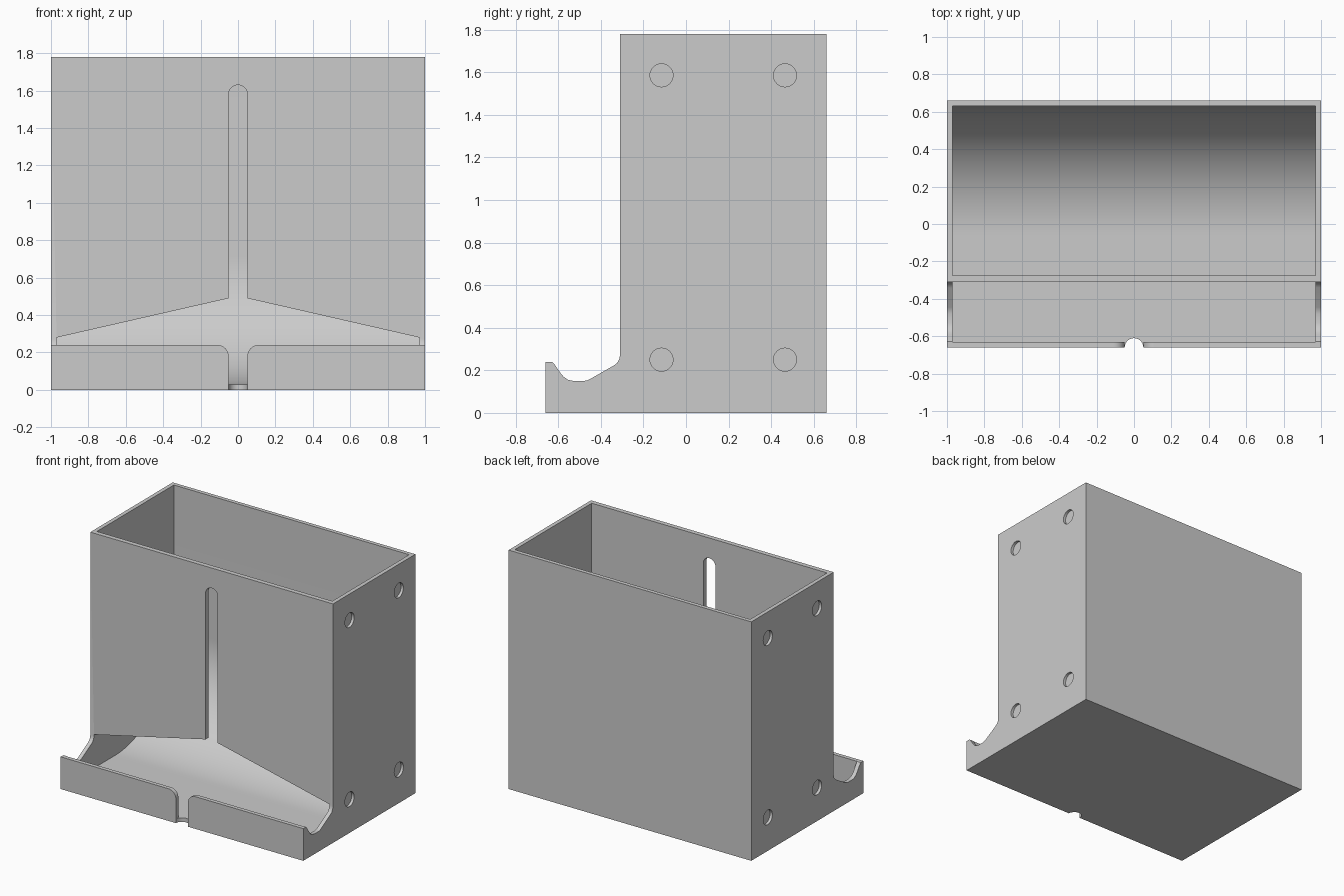
import bpy, bmesh
from math import sin, cos, radians
from mathutils import Vector

if "Cube" in bpy.data.objects:
    bpy.data.objects.remove(bpy.data.objects["Cube"], do_unlink=True)

grey = bpy.data.materials.new("plain_grey")
grey.use_nodes = True
grey.diffuse_color = (0.6, 0.6, 0.6, 1)
grey.node_tree.nodes["Principled BSDF"].inputs["Base Color"].default_value = (0.6, 0.6, 0.6, 1)

WALL = 0.03
INNER = 1 - WALL      # inside half width
FRONT, BACK = -0.31, 0.66
LIP = -0.66           # outer face of the tray lip
TOP = 1.78


def arc(cu, cv, r, start, end, steps=12):
    angles = [radians(start + (end - start) * i / steps) for i in range(steps + 1)]
    return [(cu + r * cos(a), cv + r * sin(a)) for a in angles]


def prism(name, points, axis, lo, hi):
    """Extrude a 2D outline along x, y or z."""
    place = {"x": lambda u, v, w: (w, u, v),
             "y": lambda u, v, w: (u, w, v),
             "z": lambda u, v, w: (u, v, w)}[axis]
    bm = bmesh.new()
    face = bm.faces.new([bm.verts.new(place(u, v, lo)) for u, v in points])
    moved = bmesh.ops.extrude_face_region(bm, geom=[face])["geom"]
    bmesh.ops.translate(bm, verts=[g for g in moved if isinstance(g, bmesh.types.BMVert)],
                        vec=Vector(place(0, 0, hi - lo)))
    bmesh.ops.recalc_face_normals(bm, faces=bm.faces)
    mesh = bpy.data.meshes.new(name)
    bm.to_mesh(mesh)
    bm.free()
    mesh.materials.append(grey)
    obj = bpy.data.objects.new(name, mesh)
    bpy.context.collection.objects.link(obj)
    return obj


# Solid body from the side outline, with the dipped tray ends
outline = [(LIP, 0), (BACK, 0), (BACK, TOP), (FRONT, TOP)]
outline += [(FRONT, 0.27), (-0.314, 0.25), (-0.325, 0.233), (-0.34, 0.222)]
outline += [(-0.445, 0.162), (-0.46, 0.154), (-0.48, 0.15), (-0.53, 0.15)]
outline += [(-0.555, 0.156), (-0.575, 0.17), (-0.59, 0.188)]
outline += [(-0.62, 0.232), (-0.628, 0.24), (LIP, 0.24)]
body = prism("dispenser_body", outline, "x", -1, 1)

cutters = []

# Hopper with a quarter-round ramp running up to the back wall
inner_front, inner_back = FRONT + 0.035, BACK - WALL
radius = 0.69
hopper = [(inner_front, WALL)]
hopper += arc(inner_back - radius, WALL + radius, radius, -90, 0, 40)
hopper += [(inner_back, TOP + 0.2), (inner_front, TOP + 0.2)]
cutters.append(prism("hopper_cutter", hopper, "x", -INNER, INNER))

# Tray hollow between the lip and the front wall
tray = [(LIP + WALL, WALL), (FRONT, WALL), (FRONT, 0.6), (LIP + WALL, 0.6)]
cutters.append(prism("tray_cutter", tray, "x", -INNER, INNER))

# Peaked outlet and round-topped viewing slot in the front wall
outlet = [(-INNER, WALL), (INNER, WALL), (INNER, 0.28), (0.05, 0.49)]
outlet += arc(0, 1.58, 0.05, 0, 180, 16)
outlet += [(-0.05, 0.49), (-INNER, 0.28)]
cutters.append(prism("outlet_cutter", outlet, "y", -0.4, -0.2))

# Gap in the lip with flared top corners
gap = [(-0.05, WALL), (0.05, WALL)]
gap += arc(0.11, 0.18, 0.06, 180, 90) + [(0.11, 0.4), (-0.11, 0.4)]
gap += arc(-0.11, 0.18, 0.06, 90, 0)
cutters.append(prism("lip_gap_cutter", gap, "y", LIP - 0.1, LIP + 0.05))

# Half-round notch in the floor edge
cutters.append(prism("notch_cutter", arc(0, LIP, 0.05, 0, 345, 23), "z", -0.1, 0.1))

# Shallow round recesses on both sides
for side in (-1, 1):
    for y in (-0.115, 0.465):
        for z in (0.25, 1.585):
            lo, hi = sorted((side * 0.98, side * 1.1))
            cutters.append(prism("recess_cutter", arc(y, z, 0.054, 0, 348.75, 31), "x", lo, hi))

# Carve the body and discard the cutters
bpy.context.view_layer.objects.active = body
for cutter in cutters:
    mod = body.modifiers.new("carve", "BOOLEAN")
    mod.operation = "DIFFERENCE"
    mod.solver = "EXACT"
    mod.object = cutter
    bpy.ops.object.modifier_apply(modifier=mod.name)
    bpy.data.objects.remove(cutter, do_unlink=True)

bpy.ops.object.select_all(action="DESELECT")
body.select_set(True)
bpy.ops.object.shade_smooth_by_angle(angle=radians(30))
